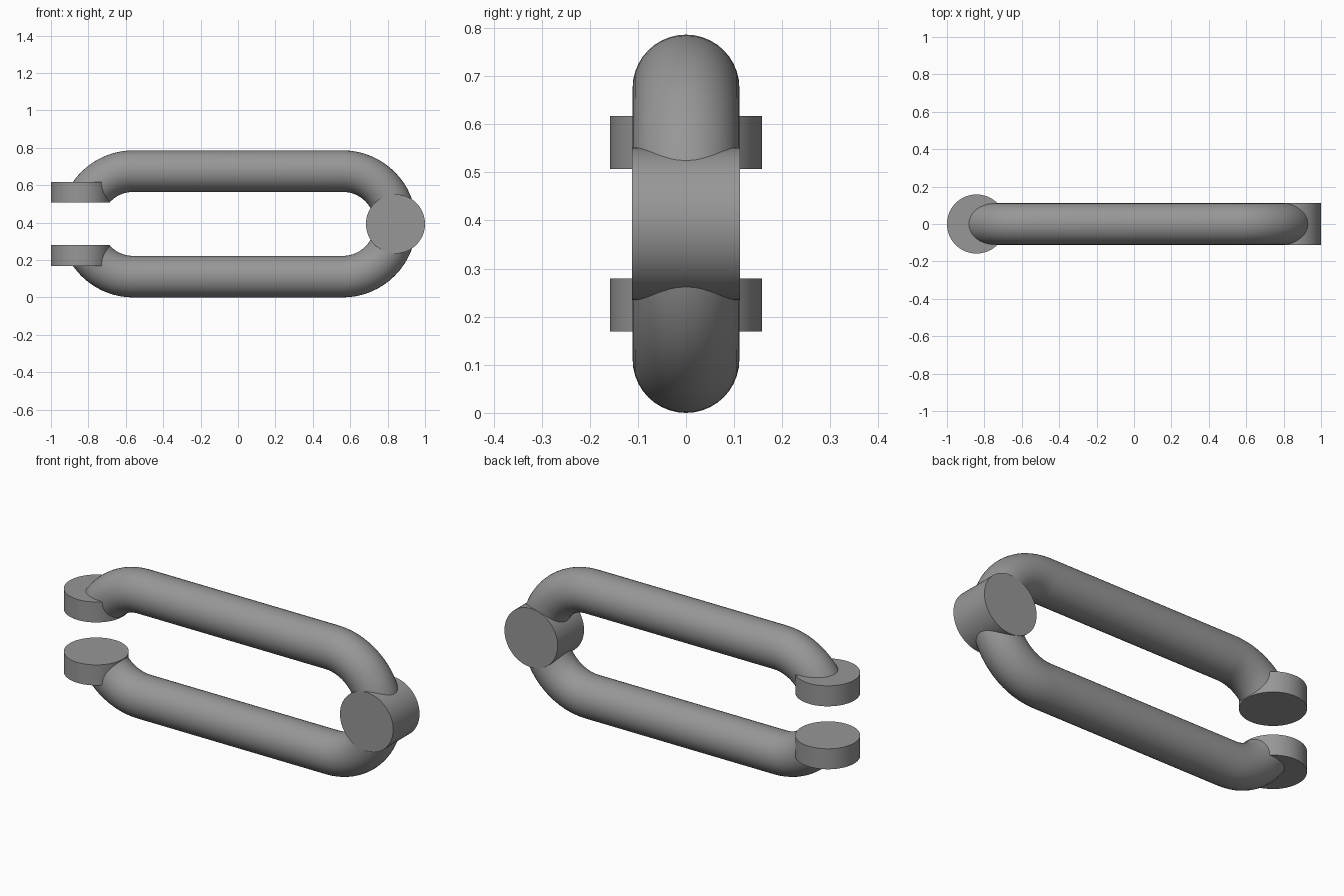
import bpy, bmesh
from math import sin, cos, pi, radians
from mathutils import Vector

if "Cube" in bpy.data.objects:
    bpy.data.objects.remove(bpy.data.objects["Cube"])

MID = 0.393      # height of the mirror plane
TUBE = 0.111     # arm tube radius
BEND = 0.282     # centreline radius of the bends
BX = 0.56        # x of bend centres
PAD = 0.158      # radius of pads and hinge
SIDES = 40

steel = bpy.data.materials.new("dark_grey")
steel.diffuse_color = (0.31, 0.31, 0.31, 1)
steel.use_nodes = True
steel.node_tree.nodes["Principled BSDF"].inputs["Base Color"].default_value = steel.diffuse_color


def finish(bm, name, mirror_z=False):
    bmesh.ops.recalc_face_normals(bm, faces=bm.faces[:])
    mesh = bpy.data.meshes.new(name)
    bm.to_mesh(mesh)
    bm.free()
    mesh.materials.append(steel)
    ob = bpy.data.objects.new(name, mesh)
    bpy.context.collection.objects.link(ob)
    ob.location.z = MID
    if mirror_z:
        mod = ob.modifiers.new("Mirror", 'MIRROR')
        mod.use_axis = (False, False, True)
        mod.merge_threshold = 0.0005
    bpy.ops.object.select_all(action='DESELECT')
    ob.select_set(True)
    bpy.context.view_layer.objects.active = ob
    bpy.ops.object.shade_smooth_by_angle(angle=radians(35))
    return ob


def disc(name, depth, centre, along_y=False, mirror_z=False):
    bm = bmesh.new()
    bmesh.ops.create_cone(bm, cap_ends=True, segments=64, radius1=PAD,
                          radius2=PAD, depth=depth)
    for v in bm.verts:
        if along_y:
            v.co = Vector((v.co.x, -v.co.z, v.co.y))
        v.co += Vector(centre)
    return finish(bm, name, mirror_z)


# Arms: tube swept along left bend, straight run and right bend
bm = bmesh.new()
N = 16
stations = [(-BX, -radians(80) * (1 - i / N)) for i in range(N + 1)]
stations += [(BX, pi / 2 * i / N) for i in range(N + 1)]
rings = []
for cx, a in stations:
    ring = []
    for k in range(SIDES):
        t = 2 * pi * k / SIDES
        r = BEND + TUBE * cos(t)
        ring.append(bm.verts.new((cx + r * sin(a), TUBE * sin(t), r * cos(a))))
    rings.append(ring)
for p, q in zip(rings, rings[1:]):
    for k in range(SIDES):
        j = (k + 1) % SIDES
        bm.faces.new((p[k], p[j], q[j], q[k]))

# Trim the left bend flat inside the pad
faces = [f for f in bm.faces if all(v.co.x < -BX + 0.001 for v in f.verts)]
geom = list({e for f in faces for e in f.edges}
            | {v for f in faces for v in f.verts}) + faces
cut = bmesh.ops.bisect_plane(bm, geom=geom, plane_co=(0, 0, 0.116),
                             plane_no=(0, 0, 1), clear_inner=True)
rim = [e for e in cut['geom_cut'] if isinstance(e, bmesh.types.BMEdge)]
bmesh.ops.holes_fill(bm, edges=rim, sides=0)
finish(bm, "arm", mirror_z=True)

# Facing jaw pads
disc("jaw_pad", 0.11, (-1 + PAD, 0, 0.169), mirror_z=True)

# Hinge drum joining the arms
disc("hinge", 2 * TUBE + 0.002, (1 - PAD, 0, 0), along_y=True)
